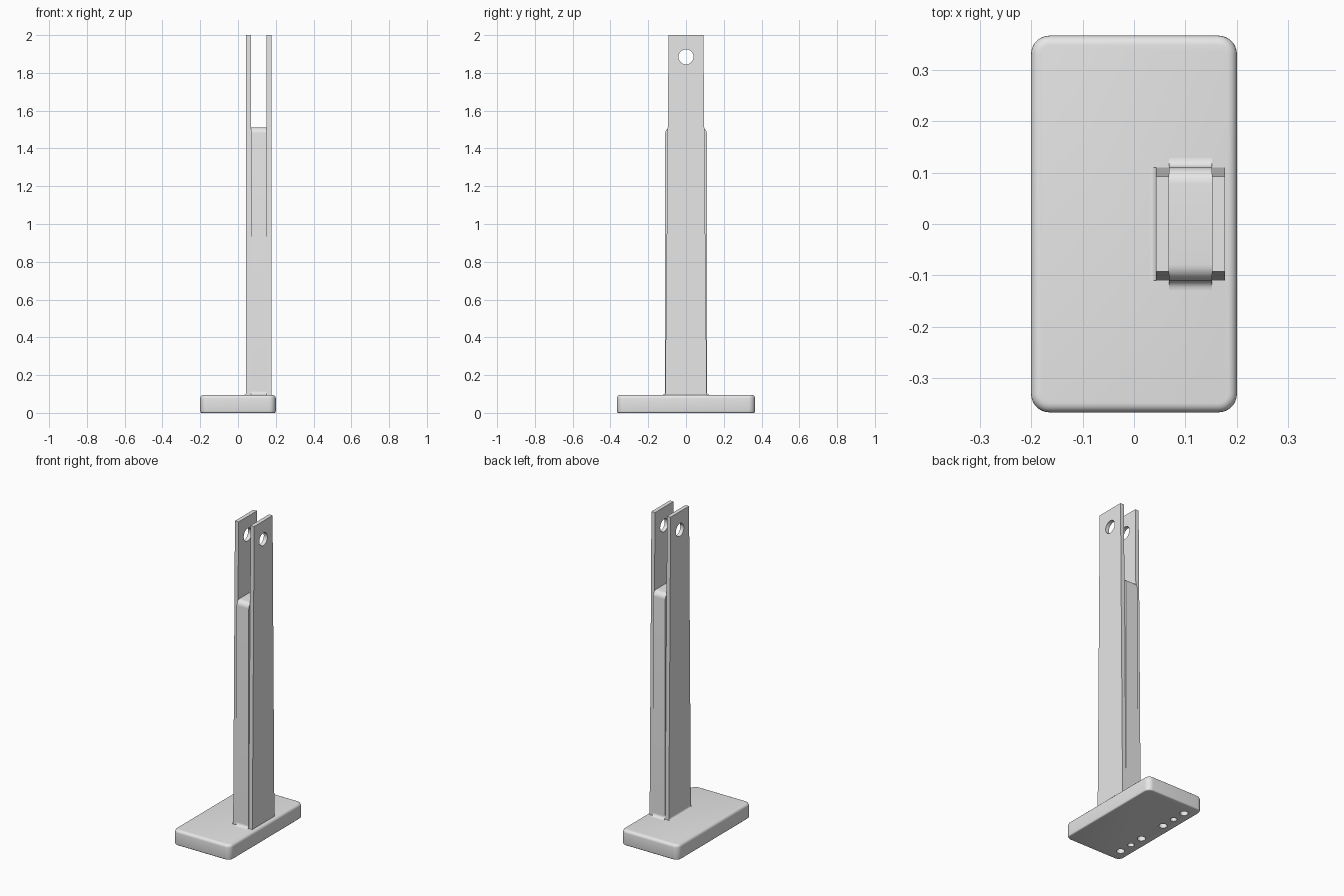
import bpy, bmesh, math
from mathutils import Matrix, Vector

cube = bpy.data.objects.get("Cube")
if cube:
    bpy.data.objects.remove(cube, do_unlink=True)

grey = bpy.data.materials.new("plain_grey")
grey.use_nodes = True
grey.diffuse_color = (0.8, 0.8, 0.8, 1)
grey.node_tree.nodes["Principled BSDF"].inputs["Base Color"].default_value = (0.8, 0.8, 0.8, 1)


def finish(name, bm):
    bmesh.ops.recalc_face_normals(bm, faces=bm.faces)
    mesh = bpy.data.meshes.new(name)
    bm.to_mesh(mesh)
    bm.free()
    mesh.materials.append(grey)
    obj = bpy.data.objects.new(name, mesh)
    bpy.context.collection.objects.link(obj)
    return obj


def prism(points, start, end):
    """Extrude a closed outline of 3D points, from start to end offset."""
    bm = bmesh.new()
    face = bm.faces.new([bm.verts.new(Vector(p) + start) for p in points])
    result = bmesh.ops.extrude_face_region(bm, geom=[face])
    verts = [v for v in result["geom"] if isinstance(v, bmesh.types.BMVert)]
    bmesh.ops.translate(bm, verts=verts, vec=end - start)
    return bm


def bevel(bm, rule, radius, segments):
    edges = [e for e in bm.edges if rule(e.verts[0].co, e.verts[1].co)]
    bmesh.ops.bevel(bm, geom=edges, offset=radius, segments=segments,
                    profile=0.5, affect='EDGES', clamp_overlap=True)


def smooth(obj):
    bpy.ops.object.select_all(action='DESELECT')
    obj.select_set(True)
    bpy.context.view_layer.objects.active = obj
    bpy.ops.object.shade_smooth_by_angle(angle=math.radians(35))


def drill(obj, centre, radius, depth, rotation=Matrix()):
    """Cut a round hole through obj, then remove the cutter."""
    bm = bmesh.new()
    bmesh.ops.create_cone(bm, cap_ends=True, segments=32, radius1=radius, radius2=radius,
                          depth=depth, matrix=Matrix.Translation(centre) @ rotation)
    cutter = finish("hole_cutter", bm)
    cutter.hide_render = True
    mod = obj.modifiers.new("hole", 'BOOLEAN')
    mod.operation, mod.solver, mod.object = 'DIFFERENCE', 'EXACT', cutter
    bpy.context.view_layer.objects.active = obj
    bpy.ops.object.modifier_apply(modifier=mod.name)
    bpy.data.objects.remove(cutter, do_unlink=True)


X, Y, Z = Vector((1, 0, 0)), Vector((0, 1, 0)), Vector((0, 0, 1))
base_top = 0.095

# Base slab with rounded corners and softened rims
w, d = 0.2, 0.366
bm = prism([(-w, -d, 0), (w, -d, 0), (w, d, 0), (-w, d, 0)], Z * 0, Z * base_top)
bevel(bm, lambda a, b: abs(a.z - b.z) > 0.05, 0.036, 8)
bevel(bm, lambda a, b: min(a.z, b.z) > base_top - 0.001, 0.018, 5)
bevel(bm, lambda a, b: max(a.z, b.z) < 0.001, 0.008, 3)
base = finish("base", bm)

# Blind mounting holes under the base, mirrored front to back
for side in (-1, 1):
    for y, radius in ((0.095, 0.024), (0.188, 0.019), (0.28, 0.024)):
        drill(base, (-0.135, side * y, 0), radius, 0.12)
smooth(base)

# Two tapered upright plates with a pin hole near the top
foot, tip = 0.11, 0.092
outline = [(0, -foot, 0.09), (0, foot, 0.09), (0, tip, 2), (0, -tip, 2)]
for name, x0, x1 in (("right_upright", 0.043, 0.068), ("left_upright", 0.152, 0.177)):
    upright = finish(name, prism(outline, X * x0, X * x1))
    drill(upright, ((x0 + x1) / 2, 0, 1.885), 0.04, 0.1, Matrix.Rotation(math.pi / 2, 4, 'Y'))
    smooth(upright)

# Spacer bar between the uprights, rounded over at the top
top = 1.512
bm = prism([(0, -foot, 0.09), (0, foot, 0.09), (0, foot, top), (0, -foot, top)],
           X * 0.068, X * 0.152)
bevel(bm, lambda a, b: min(a.z, b.z) > top - 0.001 and abs(a.x - b.x) > 0.05, 0.032, 8)
smooth(finish("spacer_bar", bm))


# Hollow weld fillets where the post meets the base
def weld(name, corner, outward, along, length, size):
    arc = [i * math.pi / 12 for i in range(7)]
    points = [corner] + [corner + outward * size * (1 - math.sin(t)) + Z * size * (1 - math.cos(t))
                         for t in arc]
    smooth(finish(name, prism(points, along * -length / 2, along * length / 2)))


for name, side in (("front_weld", -1), ("back_weld", 1)):
    weld(name, Vector((0.11, side * foot, base_top)), Y * side, X, 0.084, 0.018)
weld("side_weld", Vector((0.043, 0, base_top)), -X, Y, 0.22, 0.012)
